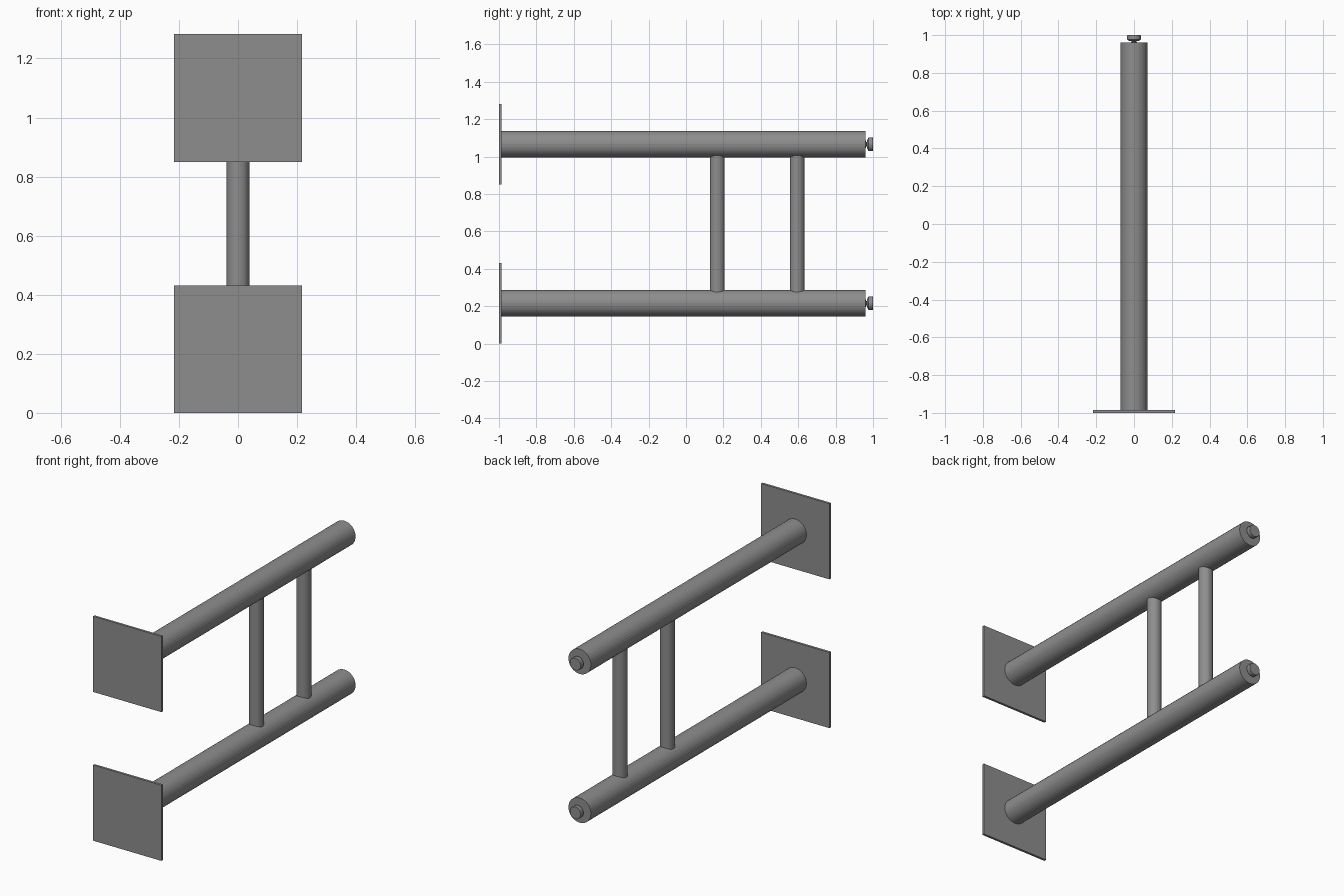
import bpy, bmesh
from math import pi, cos, sin

if "Cube" in bpy.data.objects:
    bpy.data.objects.remove(bpy.data.objects["Cube"])

SIDES = 32
LEVELS = {"lower": 0.216, "upper": 1.066}

# Dark grey metal
METAL = bpy.data.materials.new("dark_metal")
METAL.diffuse_color = (0.27, 0.27, 0.27, 1)
METAL.use_nodes = True
METAL.node_tree.nodes["Principled BSDF"].inputs["Base Color"].default_value = METAL.diffuse_color


def finish(name, bm):
    bmesh.ops.recalc_face_normals(bm, faces=bm.faces)
    mesh = bpy.data.meshes.new(name)
    bm.to_mesh(mesh)
    bm.free()
    mesh.materials.append(METAL)
    obj = bpy.data.objects.new(name, mesh)
    bpy.context.collection.objects.link(obj)
    return obj


def turned(name, profile, place):
    """Closed turned solid; profile is (radius, distance along axis)."""
    bm = bmesh.new()
    rings = []
    for r, d in profile:
        angles = [2 * pi * i / SIDES for i in range(SIDES)]
        rings.append([bm.verts.new(place(r * cos(a), r * sin(a), d)) for a in angles])
    for a, b in zip(rings, rings[1:]):
        for i in range(SIDES):
            j = (i + 1) % SIDES
            bm.faces.new((a[i], a[j], b[j], b[i]))
    bm.faces.new(rings[0])
    bm.faces.new(rings[-1])
    return finish(name, bm)


for level, z in LEVELS.items():
    # Square mounting plate
    bm = bmesh.new()
    bmesh.ops.create_cube(bm, size=1)
    bmesh.ops.scale(bm, vec=(0.432, 0.014, 0.432), verts=bm.verts)
    bmesh.ops.translate(bm, vec=(0, -0.993, z), verts=bm.verts)
    finish(level + "_mounting_plate", bm)

    # Long horizontal tube
    along_y = lambda u, v, d, z=z: (u, d, z + v)
    turned(level + "_tube", [(0.071, -0.99), (0.071, 0.96)], along_y)

    # End knob: narrow neck, chamfered head
    turned(level + "_end_knob",
           [(0.022, 0.95), (0.022, 0.96), (0.012, 0.964), (0.012, 0.967),
            (0.027, 0.97), (0.036, 0.977), (0.036, 0.997), (0.034, 1.0)], along_y)

# Upright rungs joining the tubes
for name, y in (("inner_rung", 0.167), ("outer_rung", 0.594)):
    turned(name, [(0.039, 0.27), (0.039, 1.012)],
           lambda u, v, d, y=y: (u, y + v, d))
